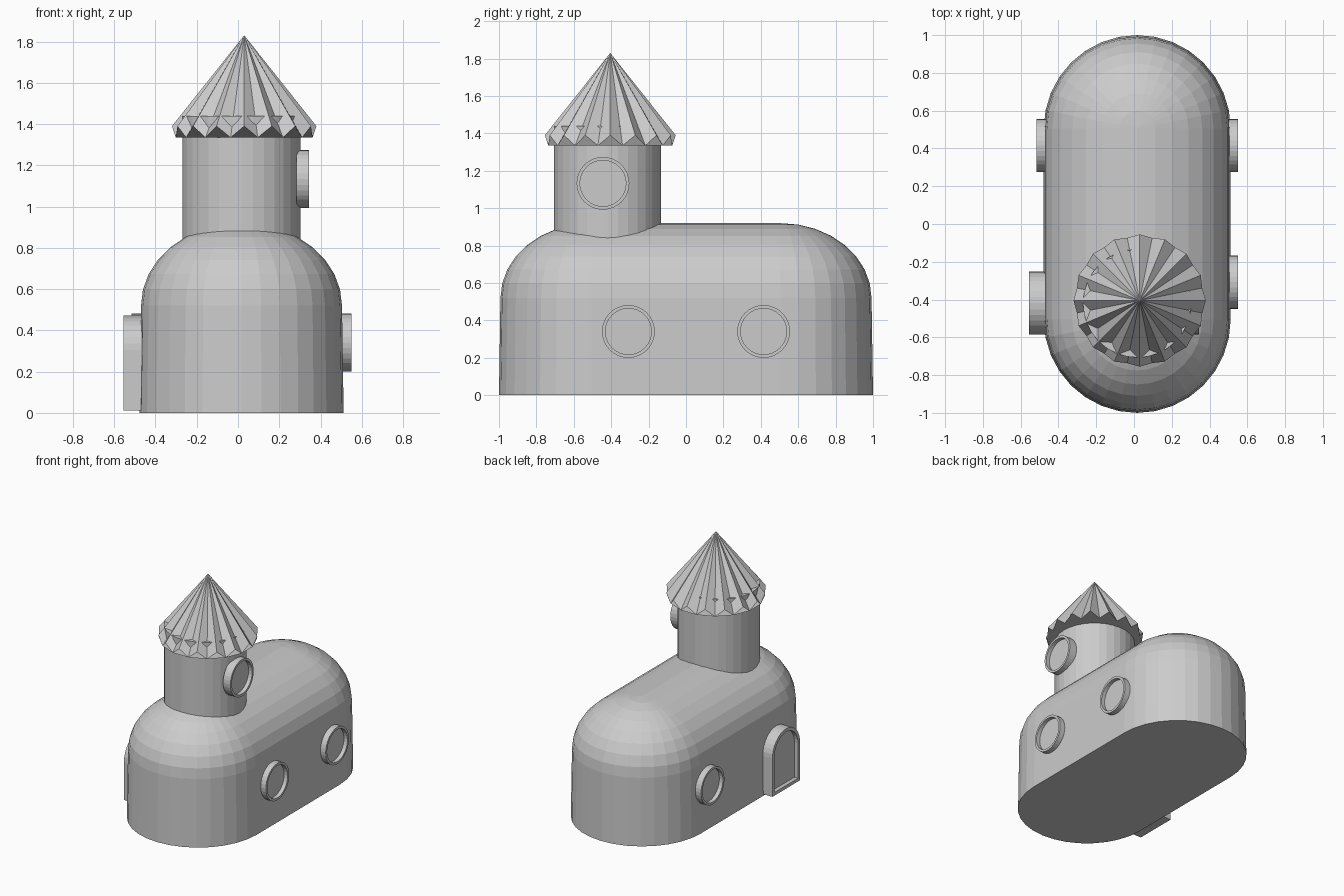
import bpy, bmesh
from math import sin, cos, pi

if "Cube" in bpy.data.objects:
    bpy.data.objects.remove(bpy.data.objects["Cube"])

CX = 0.017  # centre line of body and tower


def skin(name, loops, cap_start=True, cap_end=True):
    """Bridge equal-length closed loops into one flat-shaded object."""
    bm = bmesh.new()
    rows = [[bm.verts.new(p) for p in loop] for loop in loops]
    n = len(rows[0])
    for a, b in zip(rows, rows[1:]):
        for i in range(n):
            j = (i + 1) % n
            bm.faces.new((a[i], a[j], b[j], b[i]))
    if cap_start:
        bm.faces.new(rows[0][::-1])
    if cap_end:
        bm.faces.new(rows[-1])
    bmesh.ops.remove_doubles(bm, verts=bm.verts, dist=1e-4)
    bmesh.ops.recalc_face_normals(bm, faces=bm.faces)
    me = bpy.data.meshes.new(name)
    bm.to_mesh(me)
    bm.free()
    ob = bpy.data.objects.new(name, me)
    bpy.context.collection.objects.link(ob)
    return ob


def stadium(r, z, half=0.505):
    """Long rounded footprint, 16 facets on each end."""
    pts = []
    for end, start in ((half, 0), (-half, pi)):
        for i in range(17):
            a = start + pi * i / 16
            pts.append((CX + r * cos(a), end + r * sin(a), z))
    return pts


# Body: slightly tapered wall with a flattened rounded roof
body = [stadium(0.495, 0)]
for k in range(9):
    t = k * pi / 16
    body.append(stadium(0.487 * cos(t), 0.52 + 0.4 * sin(t)))
skin("body", body, cap_end=False)


def circle(r, x, y, z, n=32):
    return [(x + r * cos(2 * pi * i / n), y + r * sin(2 * pi * i / n), z)
            for i in range(n)]


# Tower
skin("tower", [circle(0.287, CX, -0.42, z) for z in (0.7, 1.44)])

# Pleated roof with a zigzag hem, open underneath
hem = []
for i in range(32):
    a = 2 * pi * i / 32
    r, z = (0.338, 1.335) if i % 2 else (0.35, 1.39)
    hem.append((0.03 + r * cos(a), -0.405 + r * sin(a), z))
skin("tower_roof", [hem, [(0.03, -0.405, 1.83)] * 32], cap_end=False)


def framed_panel(name, outline, y, z, back, front, border, recess):
    """Frame around a recessed pane, facing along x."""
    s = 1 if front > back else -1
    steps = ((0, back), (0, front), (border, front), (border, front - s * recess))
    skin(name, [[(x, y + u, z + v) for u, v in outline(inset)]
                for inset, x in steps])


def round_outline(inset):
    r = 0.141 - inset
    return [(r * cos(2 * pi * i / 32), r * sin(2 * pi * i / 32)) for i in range(32)]


def arch_outline(inset):
    r = 0.167 - inset
    arc = [(r * cos(pi * i / 16), 0.292 + r * sin(pi * i / 16)) for i in range(17)]
    return arc + [(-r, inset), (r, inset)]


# Windows
for name, y, z, back, front in (
        ("front_right_window", -0.308, 0.341, 0.488, 0.55),
        ("back_right_window", 0.415, 0.341, 0.488, 0.55),
        ("left_window", 0.415, 0.341, -0.455, -0.517),
        ("tower_window", -0.444, 1.133, 0.283, 0.345)):
    framed_panel(name, round_outline, y, z, back, front, 0.018, 0.03)

# Arched door
framed_panel("door", arch_outline, -0.419, 0.012, -0.46, -0.555, 0.025, 0.03)
